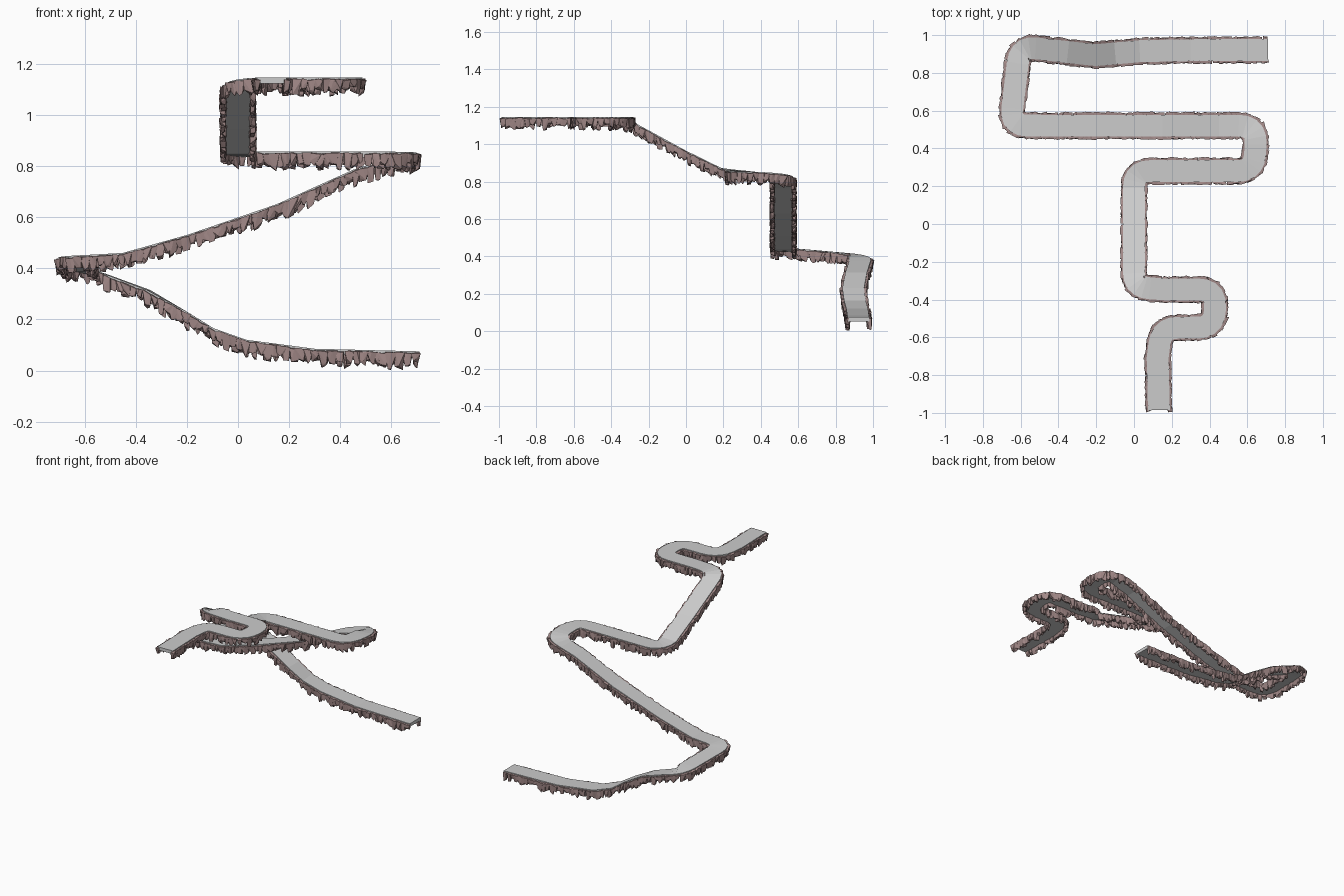
import bpy, bmesh, random
from mathutils import Vector

if "Cube" in bpy.data.objects:
    bpy.data.objects.remove(bpy.data.objects["Cube"])

random.seed(4)
HALF = 0.058      # half road width
THICK = 0.022     # slab thickness

# Road centre line: x, y, z of surface, corner cut length
CTRL = [
    (.71, .922, .075, 0), (.3, .92, .085, 0), (.03, .915, .12, 0),
    (-.1, .903, .165, 0), (-.2, .894, .23, 0), (-.35, .91, .315, 0),
    (-.605, .94, .41, .09), (-.655, .522, .448, .09), (-.45, .52, .46, 0),
    (-.2, .52, .53, 0), (.15, .52, .65, 0), (.45, .52, .785, 0),
    (.65, .52, .845, .1), (.635, .28, .856, .09), (0, .28, .856, .085),
    (0, .19, .872, 0), (0, 0, .965, 0), (0, -.335, 1.145, .085),
    (.18, -.347, 1.145, 0), (.432, -.347, 1.145, .09),
    (.425, -.548, 1.145, .09), (.145, -.55, 1.145, .085),
    (.125, -.71, 1.145, 0), (.132, -.985, 1.145, 0),
]


def rounded_path():
    pts = [Vector(c[:3]) for c in CTRL]
    out = []
    for i, p in enumerate(pts):
        d = CTRL[i][3]
        if d == 0:
            out.append(p)
            continue
        a = p + (pts[i - 1] - p).normalized() * d
        b = p + (pts[i + 1] - p).normalized() * d
        for k in range(6):
            t = k / 5
            out.append(a * (1 - t) ** 2 + p * 2 * t * (1 - t) + b * t * t)
    return out


def edges_of(path):
    left, right = [], []
    for i, p in enumerate(path):
        t = Vector((0, 0, 0))
        for a, b in ((i - 1, i), (i, i + 1)):
            if a >= 0 and b < len(path):
                s = path[b] - path[a]
                s.z = 0
                if s.length > 1e-4:
                    t += s.normalized()
        t.normalize()
        n = Vector((-t.y, t.x, 0))
        left.append(p + n * HALF)
        right.append(p - n * HALF)
    return left, right


def finish(bm, name, mat=None):
    bmesh.ops.recalc_face_normals(bm, faces=bm.faces[:])
    me = bpy.data.meshes.new(name)
    bm.to_mesh(me)
    bm.free()
    ob = bpy.data.objects.new(name, me)
    bpy.context.collection.objects.link(ob)
    if mat:
        me.materials.append(mat)
    return ob


path = rounded_path()
left, right = edges_of(path)

# Road slab
bm = bmesh.new()
down = Vector((0, 0, -THICK))
rings = [[bm.verts.new(v) for v in (l, r, r + down, l + down)]
         for l, r in zip(left, right)]
for a, b in zip(rings, rings[1:]):
    for k in range(4):
        bm.faces.new((a[k], a[(k + 1) % 4], b[(k + 1) % 4], b[k]))
bm.faces.new(rings[0])
bm.faces.new(rings[-1])
finish(bm, "road")


# Jagged rocks along both road edges
def add_rock(bm, c, t, out, half_len, depth):
    verts = []
    for sx in (-1, 0, 1):
        for sy in (-1, 1):
            for low in (0, 1):
                u = sx * half_len * random.uniform(.55, 1.05) * (1 - .4 * low)
                v = sy * random.uniform(.005, .017) * (1 - .25 * low)
                w = -depth * random.uniform(.6, 1) if low else -random.uniform(.003, .012)
                p = c + t * u + out * v + Vector((0, 0, w))
                p.z = max(p.z, 0)
                verts.append(bm.verts.new(p))
    res = bmesh.ops.convex_hull(bm, input=verts)
    loose = [v for v in verts if v.is_valid and not v.link_faces]
    bmesh.ops.delete(bm, geom=loose, context='VERTS')


rock_mat = bpy.data.materials.new("rock")
rock_mat.diffuse_color = (.36, .25, .245, 1)
rock_mat.use_nodes = True
rock_mat.node_tree.nodes["Principled BSDF"].inputs["Base Color"].default_value = rock_mat.diffuse_color
for name, line, sign in (("left_edge_rocks", left, 1), ("right_edge_rocks", right, -1)):
    bm = bmesh.new()
    due = .015
    for i, (a, b) in enumerate(zip(line, line[1:])):
        seg = b - a
        if seg.length < 1e-5:
            continue
        t = seg.normalized()
        out = (line[i] - path[i]).normalized()
        while due < seg.length:
            c = a + t * due
            add_rock(bm, c, t, out, random.uniform(.018, .03), random.uniform(.045, .078))
            due += random.uniform(.022, .034)
        due -= seg.length
    finish(bm, name, rock_mat)
